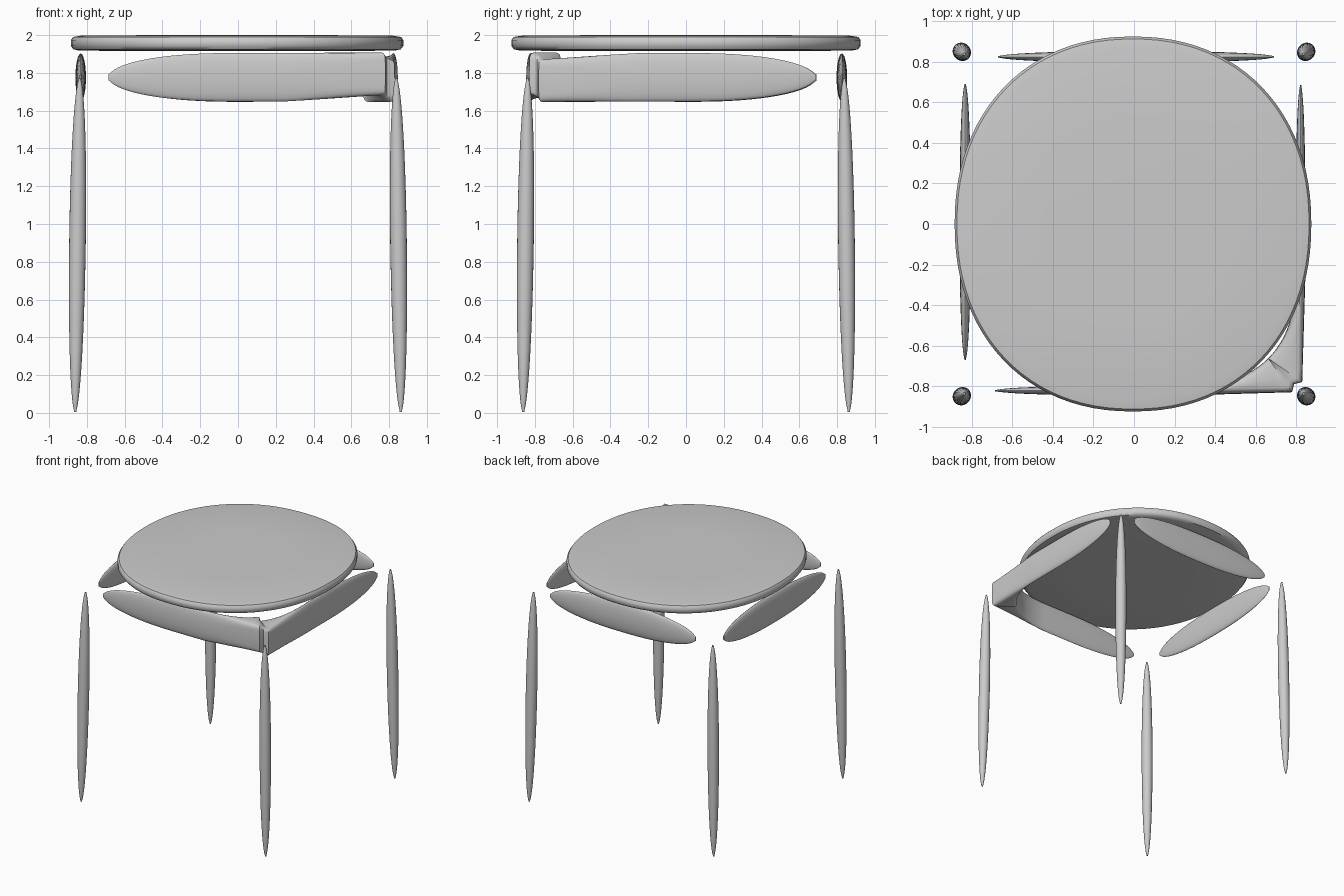
import bpy, bmesh
from math import sin, cos, pi
from mathutils import Vector

if "Cube" in bpy.data.objects:
    bpy.data.objects.remove(bpy.data.objects["Cube"])

grey = bpy.data.materials.new("plain grey")
grey.use_nodes = True
grey.diffuse_color = (0.6, 0.6, 0.6, 1)
grey.node_tree.nodes["Principled BSDF"].inputs["Base Color"].default_value = (0.6, 0.6, 0.6, 1)


def spow(v, e):
    return abs(v) ** e * (1 if v >= 0 else -1)


def oval(n, power):
    """Unit superellipse points; power 2 is a circle, higher is squarer."""
    return [(spow(cos(2 * pi * i / n), 2 / power), spow(sin(2 * pi * i / n), 2 / power)) for i in range(n)]


def taper(d, length, power=2.2):
    """Rounded end: 0 at the tip, 1 once d reaches length."""
    return max(0.02, 1 - (1 - min(d / length, 1)) ** power) ** 0.5


def loft(name, rings):
    bm = bmesh.new()
    loops = [[bm.verts.new(p) for p in ring] for ring in rings]
    n = len(loops[0])
    for a, b in zip(loops, loops[1:]):
        for i in range(n):
            bm.faces.new((a[i], a[(i + 1) % n], b[(i + 1) % n], b[i]))
    bm.faces.new(loops[0])
    bm.faces.new(loops[-1])
    bmesh.ops.recalc_face_normals(bm, faces=bm.faces)
    mesh = bpy.data.meshes.new(name)
    bm.to_mesh(mesh)
    bm.free()
    mesh.materials.append(grey)
    obj = bpy.data.objects.new(name, mesh)
    bpy.context.collection.objects.link(obj)
    bpy.ops.object.select_all(action='DESELECT')
    obj.select_set(True)
    bpy.context.view_layer.objects.active = obj
    bpy.ops.object.shade_smooth_by_angle(angle=0.7)


def spaced(n):
    """0 to 1, denser at both ends."""
    return [(1 - cos(pi * i / n)) / 2 for i in range(n + 1)]


# Seat: rounded disc, slightly square in plan
seat_profile = [(0.5, 1.915), (0.95, 1.918), (0.985, 1.925), (1, 1.943),
                (1, 1.973), (0.987, 1.99), (0.94, 1.997), (0.5, 2.0)]
loft("seat", [[(0.88 * s * x - 0.005, 0.925 * s * y, z) for x, y in oval(96, 2.17)]
              for s, z in seat_profile])

# Legs: slim spindles leaning in slightly
for side, sx in (("left", 1), ("right", -1)):
    for end, sy in (("front", -1), ("back", 1)):
        rings = []
        for t in spaced(32):
            r = 0.044 * taper(t, 0.55) * taper(1 - t, 0.5)
            c = 0.862 - 0.024 * t
            rings.append([(sx * c + r * x, sy * c + r * y, 0.005 + 1.765 * t) for x, y in oval(20, 2)])
        loft(f"{end}_{side}_leg", rings)


def section(outer, inner, middle, half, power):
    """Upright cross-section between two plan points."""
    o, i = Vector(outer), Vector(inner)
    c, h = (o + i) / 2, (o - i) / 2
    return [(c.x + h.x * u, c.y + h.y * u, middle + half * v) for u, v in oval(24, power)]


# Free rails: flat pods at the back and right
for name, along_x in (("back_rail", True), ("right_rail", False)):
    rings = []
    for t in spaced(32):
        k = taper(t, 0.48) * taper(1 - t, 0.48)
        s, w = -0.67 + 1.36 * t, 0.028 * k
        a, b = ((s, 0.825 - w), (s, 0.825 + w)) if along_x else ((-0.833 - w, s), (-0.833 + w, s))
        rings.append(section(a, b, 1.775, 0.128 * k, 2))
    loft(name, rings)


# Corner rail: two joined arms with an inner fillet and a notch for the leg
def arm(mirrored):
    def place(x, y):
        return (-y, -x) if mirrored else (x, y)
    lift = -0.018 if mirrored else 0.018
    rings = []
    for i in range(21):
        d = 0.935 * (i / 20) ** 1.8
        k = taper(d, 0.65)
        x, w = -0.685 + d, 0.024 * k
        rings.append(section(place(x, -0.822 - w), place(x, -0.822 + w), 1.777, 0.128 * k, 2))
    for i in range(1, 13):
        f = i / 12
        t = f / 2
        bx = 0.25 * (1 - t) ** 2 + 1.6 * t * (1 - t) + 0.8 * t * t
        by = -0.8 * (1 - t) ** 2 - 1.6 * t * (1 - t) - 0.25 * t * t
        outer = place(0.25 + 0.53 * f, -0.846 + 0.016 * f)
        rings.append(section(outer, place(bx, by), 1.777 + lift * f, 0.128 - 0.014 * f, 2 + 5 * f * f))
    return rings


notch = section((0.79, -0.79), (0.6625, -0.6625), 1.777, 0.115, 7)
loft("corner_rail", arm(False) + [notch] + arm(True)[::-1])
